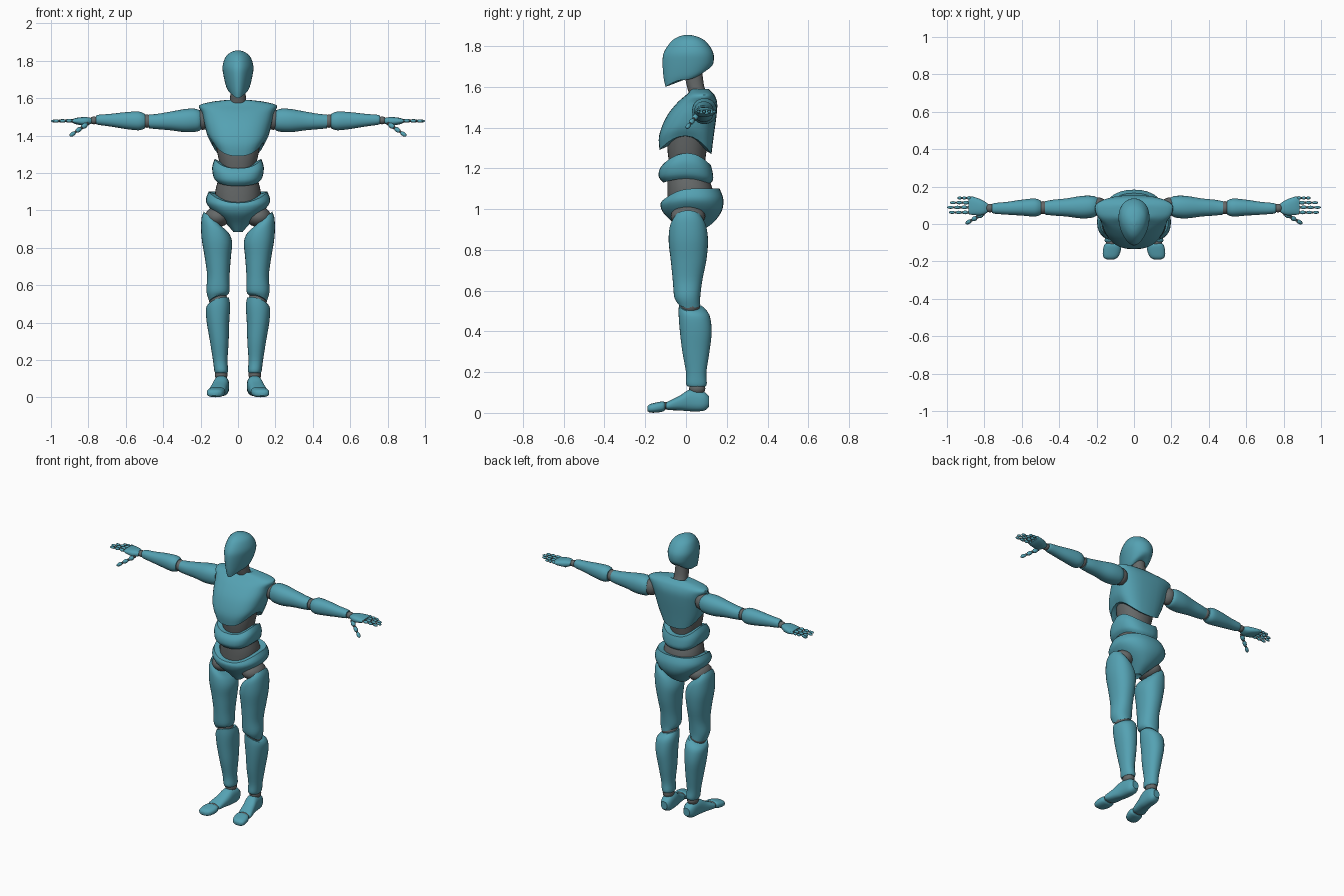
import bpy, bmesh, math
from mathutils import Vector, Matrix

cube = bpy.data.objects.get("Cube")
if cube:
    bpy.data.objects.remove(cube, do_unlink=True)


def make_material(name, rgb):
    mat = bpy.data.materials.new(name)
    mat.use_nodes = True
    colour = (*rgb, 1)
    mat.diffuse_color = colour
    mat.node_tree.nodes["Principled BSDF"].inputs["Base Color"].default_value = colour
    return mat


shell = make_material("teal shell", (0.09, 0.36, 0.45))
joint = make_material("grey joint", (0.13, 0.14, 0.14))
parts = []


def finish(name, bm, mat):
    bmesh.ops.recalc_face_normals(bm, faces=bm.faces)
    mesh = bpy.data.meshes.new(name)
    bm.to_mesh(mesh)
    bm.free()
    mesh.materials.append(mat)
    obj = bpy.data.objects.new(name, mesh)
    bpy.context.collection.objects.link(obj)
    parts.append(obj)


def smooth_rings(rings, steps=4):
    """Catmull-Rom interpolation between section settings."""
    rings = [tuple(r) + (0,) * (8 - len(r)) for r in rings]
    out = []
    for i in range(len(rings) - 1):
        a, b, c, d = (rings[min(max(i + k, 0), len(rings) - 1)] for k in (-1, 0, 1, 2))
        for k in range(steps):
            t = k / steps
            out.append([q + t / 2 * (r - p + t * (2 * p - 5 * q + 4 * r - s + t * (3 * (q - r) + s - p)))
                        for p, q, r, s in zip(a, b, c, d)])
    return out + [rings[-1]]


def loft(name, rings, mat=shell, axis="z", side=1, power=2.2, taper=0.0, dish=0.0, count=32):
    """Sections: position, centre, half width, low, high, low shift, high shift, tilt."""
    bm = bmesh.new()

    def place(across, depth, along):
        x, y, z = {"z": (across, depth, along),
                   "x": (along, depth, across),
                   "y": (across, along, depth)}[axis]
        return bm.verts.new((x * side, y, z))

    def curve(v):
        return math.copysign(abs(v) ** (2 / power), v)

    loops, mids = [], []
    for pos, centre, half, low, high, d_low, d_high, tilt in smooth_rings(rings):
        loop = []
        for k in range(count):
            angle = math.tau * k / count
            c, s = curve(math.cos(angle)), curve(math.sin(angle))
            shift = (d_low if s < 0 else d_high) * s * s + tilt * c
            depth = (low + high) / 2 + s * (high - low) / 2
            loop.append(place(centre + half * c * (1 + taper * s), depth, pos + shift))
        loops.append(loop)
        mids.append((centre, (low + high) / 2, pos + (d_low + d_high) / 4))
    for a, b in zip(loops, loops[1:]):
        for k in range(count):
            n = (k + 1) % count
            bm.faces.new((a[k], a[n], b[n], b[k]))
    for loop, mid, inward in ((loops[0], mids[0], dish), (loops[-1], mids[-1], -dish)):
        tip = place(mid[0], mid[1], mid[2] + inward)
        for k in range(count):
            bm.faces.new((loop[k], loop[(k + 1) % count], tip))
    finish(name, bm, mat)


def ball(name, centre, radii, mat=joint, direction=(1, 0, 0), side=1, segments=20):
    bm = bmesh.new()
    turn = Vector(direction).to_track_quat("X", "Z").to_matrix().to_4x4()
    matrix = Matrix.Translation(centre) @ turn @ Matrix.Diagonal((*radii, 1))
    bmesh.ops.create_uvsphere(bm, u_segments=segments, v_segments=segments // 2, radius=1, matrix=matrix)
    for v in bm.verts:
        v.co.x *= side
    finish(name, bm, mat)


def digit(name, start, end, radius, side):
    """Three rounded bones with small joints between them."""
    start, end = Vector(start), Vector(end)
    step = (end - start) / 3
    for k in range(3):
        r = radius * (1 - 0.1 * k)
        ball(f"{name}_bone_{k + 1}", start + step * (k + 0.5), (step.length * 0.5, r, r),
             shell, step, side, 12)
        ball(f"{name}_joint_{k + 1}", start + step * k, (r * 0.7,) * 3, joint, step, side, 8)


# Head and neck
loft("head", [(1.635, 0, .05, -.10, .09, -.035, .04), (1.66, 0, .062, -.11, .12, -.015, .035),
              (1.72, 0, .076, -.115, .135), (1.77, 0, .081, -.108, .133), (1.82, 0, .065, -.075, .1),
              (1.845, 0, .038, -.04, .06), (1.855, 0, .01, -.005, .02)], taper=.2, power=2)
loft("neck", [(1.55, 0, .047, .02, .11), (1.6, 0, .042, .005, .09), (1.67, 0, .04, -.01, .08)], joint)

# Torso shells and the flexible waist
loft("chest", [(1.36, 0, .135, -.13, .125, -.07, -.09), (1.4, 0, .16, -.132, .135, -.04, -.05),
               (1.46, 0, .177, -.098, .15, -.01, 0), (1.52, 0, .19, -.045, .153),
               (1.56, 0, .205, 0, .14), (1.58, 0, .14, .02, .12), (1.59, 0, .06, .03, .11)],
     power=2.6, taper=.1, dish=.03)
loft("upper_waist", [(1.18, 0, .08, -.075, .085), (1.28, 0, .105, -.09, .1), (1.36, 0, .12, -.09, .11)], joint)
loft("belly_band", [(1.15, 0, .11, -.11, .115, -.02, -.03), (1.175, 0, .13, -.133, .133, -.018, -.03),
                    (1.23, 0, .138, -.13, .13, -.035, -.045), (1.275, 0, .125, -.108, .122, -.05, -.06)],
     power=2.5, dish=.03)
loft("lower_waist", [(1.02, 0, .12, -.09, .14), (1.1, 0, .122, -.092, .13), (1.18, 0, .1, -.09, .1)], joint)
loft("pelvis", [(.885, 0, .025, -.02, .06), (.93, 0, .065, -.06, .13), (1.0, 0, .14, -.11, .175, -.02, -.01),
                (1.05, 0, .172, -.126, .183, -.03, 0), (1.1, 0, .157, -.118, .165, -.06, 0)],
     power=2.3, dish=.03)

for side, label in ((1, "left"), (-1, "right")):
    # Leg
    ball(f"{label}_hip_joint", (.11, .01, .965), (.068, .085, .055), side=side)
    loft(f"{label}_thigh", [(.53, .107, .048, -.045, .07, .015, 0, -.015), (.57, .107, .062, -.058, .07),
                            (.65, .105, .06, -.065, .08), (.75, .108, .07, -.075, .1),
                            (.84, .113, .082, -.085, .108, 0, 0, .015), (.91, .12, .076, -.08, .1, 0, 0, .04),
                            (.945, .125, .058, -.06, .08, 0, 0, .048)], side=side)
    ball(f"{label}_knee_joint", (.107, .02, .525), (.05, .048, .045), side=side)
    loft(f"{label}_shin", [(.13, .09, .032, .008, .095), (.145, .09, .037, 0, .102), (.2, .095, .039, 0, .1),
                           (.3, .1, .05, -.018, .115), (.4, .107, .06, -.03, .126),
                           (.48, .107, .065, -.036, .115, 0, 0, -.01),
                           (.515, .105, .056, -.035, .085, .015, 0, -.018)], side=side)
    ball(f"{label}_ankle_joint", (.09, .055, .12), (.034, .04, .034), side=side)
    loft(f"{label}_foot", [(.114, .083, .022, .03, .08), (.085, .085, .037, .01, .105), (.02, .09, .041, .008, .115),
                           (-.03, .1, .043, .012, .085), (-.085, .112, .045, .014, .058),
                           (-.098, .113, .036, .02, .05)], axis="y", side=side, power=2.5)
    ball(f"{label}_toe_joint", (.113, -.1, .035), (.038, .025, .019), side=side)
    loft(f"{label}_toe_cap", [(-.102, .113, .036, .015, .05), (-.115, .114, .046, .006, .056),
                              (-.15, .12, .047, .001, .05), (-.178, .125, .038, .002, .042),
                              (-.19, .127, .018, .01, .03)], axis="y", side=side, power=2.5)

    # Arm
    ball(f"{label}_shoulder_joint", (.188, .092, 1.485), (.045, .05, .055), side=side)
    loft(f"{label}_upper_arm", [(.195, 1.485, .045, .05, .14), (.22, 1.483, .06, .035, .15, 0, 0, .008),
                                (.28, 1.48, .062, .03, .15), (.36, 1.478, .05, .04, .137),
                                (.43, 1.475, .041, .045, .13), (.475, 1.475, .037, .05, .122)],
         axis="x", side=side)
    ball(f"{label}_elbow_joint", (.487, .087, 1.477), (.03, .035, .036), side=side)
    loft(f"{label}_forearm", [(.498, 1.477, .038, .05, .125), (.53, 1.478, .05, .04, .136),
                              (.6, 1.48, .045, .045, .13), (.68, 1.482, .034, .05, .118),
                              (.745, 1.484, .027, .055, .112), (.758, 1.484, .022, .06, .106)],
         axis="x", side=side)
    ball(f"{label}_wrist_joint", (.77, .085, 1.481), (.025, .023, .021), side=side)

    # Hand
    loft(f"{label}_palm", [(.782, 1.479, .014, .062, .11), (.815, 1.476, .023, .047, .13),
                           (.86, 1.477, .018, .048, .146), (.885, 1.478, .01, .053, .146)],
         axis="x", side=side, power=2.5)
    for finger, y, start, end in (("index", .062, .885, .99), ("middle", .089, .888, 1.0),
                                  ("ring", .114, .882, .985), ("little", .139, .87, .945)):
        digit(f"{label}_{finger}_finger", (start, y, 1.48), (end, y, 1.477), .01, side)
    digit(f"{label}_thumb", (.805, .055, 1.463), (.9, .002, 1.397), .014, side)

# Smooth shading with crisp shell rims
bpy.ops.object.select_all(action="DESELECT")
for obj in parts:
    obj.select_set(True)
bpy.context.view_layer.objects.active = parts[0]
bpy.ops.object.shade_smooth_by_angle(angle=math.radians(40))
